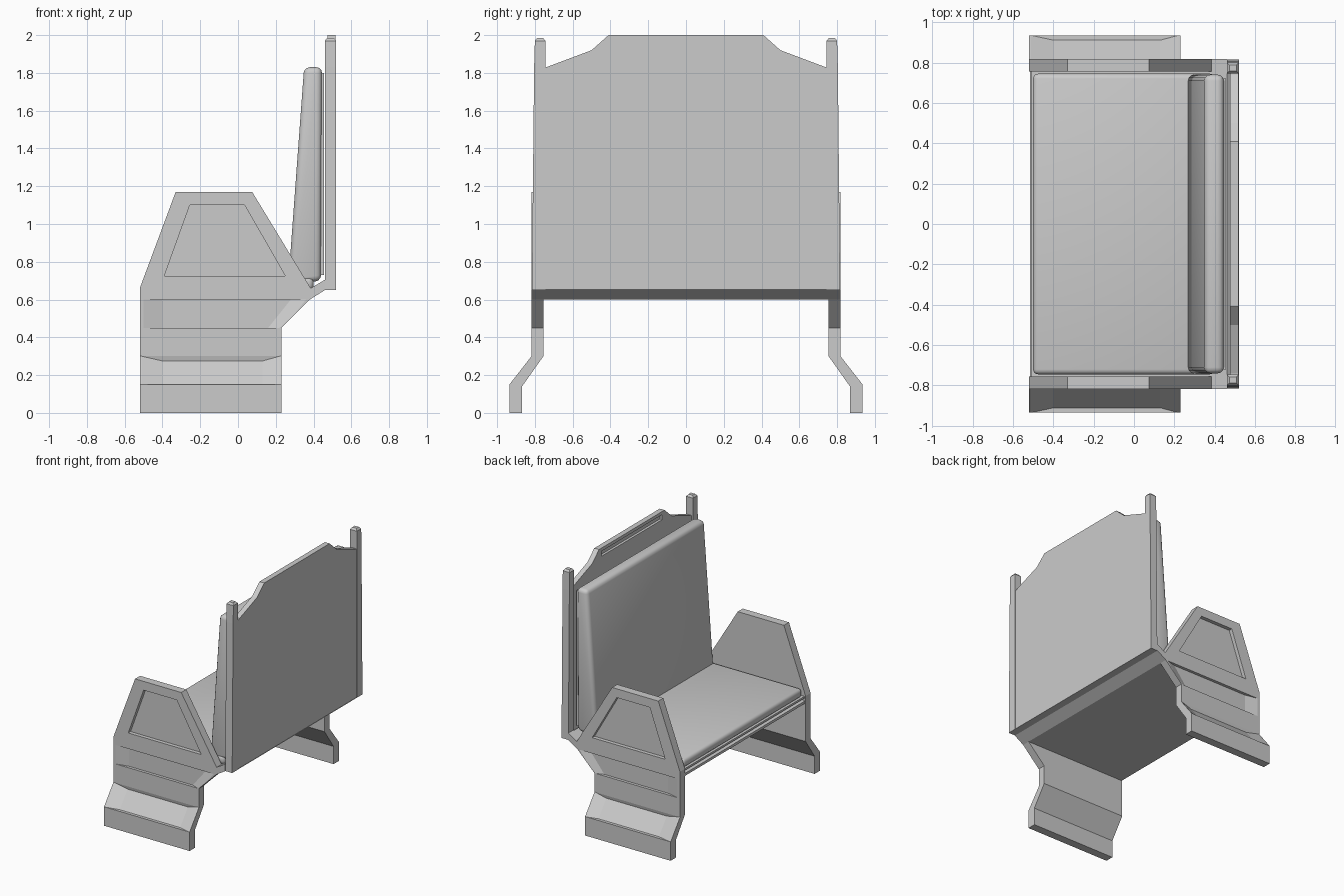
import bpy, bmesh

if "Cube" in bpy.data.objects:
    bpy.data.objects.remove(bpy.data.objects["Cube"])


def loft(name, loops, mirror=False):
    """Skin a closed solid through loops that have equal point counts."""
    bm = bmesh.new()
    rings = [[bm.verts.new(p) for p in lp] for lp in loops]
    n = len(rings[0])
    for a, b in zip(rings, rings[1:]):
        for i in range(n):
            j = (i + 1) % n
            bm.faces.new((a[i], a[j], b[j], b[i]))
    bm.faces.new(rings[0])
    bm.faces.new(rings[-1])
    bmesh.ops.remove_doubles(bm, verts=bm.verts, dist=1e-5)
    bmesh.ops.recalc_face_normals(bm, faces=bm.faces)
    me = bpy.data.meshes.new(name)
    bm.to_mesh(me)
    bm.free()
    ob = bpy.data.objects.new(name, me)
    bpy.context.collection.objects.link(ob)
    if mirror:
        add_mirror(ob)
    return ob


def add_mirror(ob):
    ob.modifiers.new("mirror", 'MIRROR').use_axis = (False, True, False)


def prism_y(name, xz, y0, y1, **kw):
    return loft(name, [[(x, y, z) for x, z in xz] for y in (y0, y1)], **kw)


def prism_x(name, yz, x0, x1, **kw):
    return loft(name, [[(x, y, z) for y, z in yz] for x in (x0, x1)], **kw)


def rect(x0, x1, z0, z1):
    return [(x0, z0), (x1, z0), (x1, z1), (x0, z1)]


def cut(ob, cutter):
    cutter.hide_render = True
    cutter.hide_viewport = False
    cutter.display_type = 'WIRE'
    m = ob.modifiers.new("cut", 'BOOLEAN')
    m.object = cutter
    m.operation = 'DIFFERENCE'
    m.solver = 'EXACT'


def soften(ob, width, segments=3):
    m = ob.modifiers.new("bevel", 'BEVEL')
    m.width = width
    m.segments = segments
    bpy.ops.object.select_all(action='DESELECT')
    ob.select_set(True)
    bpy.context.view_layer.objects.active = ob
    for p in ob.data.polygons:
        p.use_smooth = True


# armrest side panels with a window recess and a ramped band recess
arm = prism_y("arm_panel", [(-.52, .3), (-.52, .66), (-.33, 1.17), (.075, 1.17), (.385, .66),
                            (.46, .705), (.46, .65), (.38, .6), (.23, .45), (.23, .3)], .755, .818)
cut(arm, prism_y("arm_window_cutter",
                 [(-.39, .725), (-.255, 1.10), (.035, 1.10), (.25, .725)], .788, .9))
cut(arm, loft("arm_band_cutter", [
    [(-.40, .795, .45), (.16, .795, .45), (.28, .795, .6), (-.40, .795, .6)],
    [(-.60, .841, .45), (.28, .841, .45), (.44, .841, .6), (-.60, .841, .6)]]))
add_mirror(arm)


# flared legs, with a ramped recess lofted along x
def leg_section(x, d):
    yz = [(.755, .3), (.818, .3), (.818 - .006 * d, .3 - .025 * d), (.935 - .024 * d, .15),
          (.935, .15), (.935, 0), (.868, 0), (.868, .14)]
    return [(x, y, z) for y, z in yz]


loft("leg", [leg_section(x, d) for x, d in
             ((-.52, 0), (-.51, 0), (-.40, 1), (.13, 1), (.22, 0), (.23, 0))], mirror=True)

# seat pan with a grooved front lip, sloping up to the back
prism_y("seat_pan", [(-.515, .6), (.38, .6), (.46, .65), (.52, .65), (.46, .70), (.385, .655),
                     (-.51, .655), (-.51, .64), (-.49, .635), (-.49, .625), (-.515, .62)],
        -.757, .757)

# cushions
seat = prism_y("seat_cushion", rect(-.5, .40, .65, .72), -.745, .745)
soften(seat, .025)
back = prism_y("back_cushion", [(.265, .675), (.44, .70), (.445, 1.83), (.35, 1.83)], -.74, .74)
soften(back, .03)
prism_y("cushion_backing", rect(.43, .455, .73, 1.80), -.72, .72)

# back board with a shallow slot near its top
half = [(.814, .65), (.803, 1.83), (.74, 1.83), (.5, 1.92), (.41, 2.0)]
board = prism_x("back_board", half + [(-y, z) for y, z in reversed(half)], .475, .517)
cut(board, prism_x("board_slot_cutter", rect(-.38, .38, 1.935, 1.975), .45, .495))


# corner posts with chamfered caps
def post_ring(z, y1, i=0):
    x0, x1, y0 = .46 + i, .52 - i, .745 + i
    return [(x0, y0, z), (x1, y0, z), (x1, y1 - i, z), (x0, y1 - i, z)]


loft("corner_post", [post_ring(.65, .816), post_ring(1.83, .804), post_ring(1.97, .80),
                     post_ring(1.985, .80, .012)], mirror=True)
